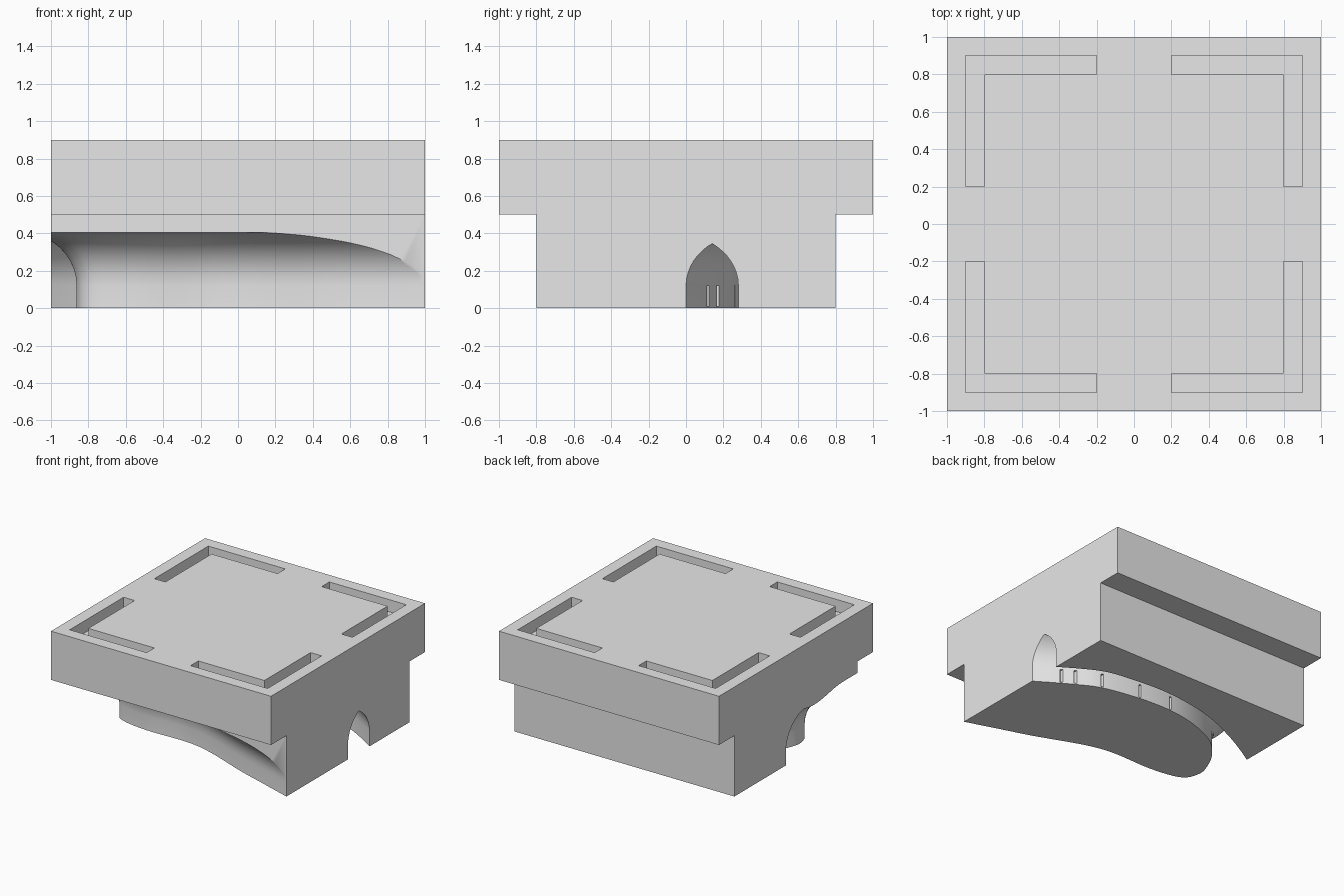
import bpy, bmesh, math
from mathutils import Vector
from mathutils.geometry import intersect_point_line

cube = bpy.data.objects.get("Cube")
if cube:
    bpy.data.objects.remove(cube, do_unlink=True)

grey = bpy.data.materials.new("plain_grey")
grey.use_nodes = True
grey.diffuse_color = (0.8, 0.8, 0.8, 1)
grey.node_tree.nodes["Principled BSDF"].inputs["Base Color"].default_value = (0.8, 0.8, 0.8, 1)


def make_object(name, bm):
    bmesh.ops.recalc_face_normals(bm, faces=bm.faces)
    mesh = bpy.data.meshes.new(name)
    bm.to_mesh(mesh)
    bm.free()
    mesh.materials.append(grey)
    obj = bpy.data.objects.new(name, mesh)
    bpy.context.collection.objects.link(obj)
    return obj


def loft(name, rings):
    """Closed solid through a list of matching point rings."""
    bm = bmesh.new()
    rows = [[bm.verts.new(p) for p in ring] for ring in rings]
    for a, b in zip(rows, rows[1:]):
        for i in range(len(a)):
            j = (i + 1) % len(a)
            bm.faces.new((a[i], a[j], b[j], b[i]))
    bm.faces.new(rows[0])
    bm.faces.new(rows[-1])
    return make_object(name, bm)


def cut(target, cutter):
    cutter.hide_render = True
    mod = target.modifiers.new("cut", "BOOLEAN")
    mod.operation = "DIFFERENCE"
    mod.solver = "EXACT"
    mod.object = cutter
    bpy.ops.object.select_all(action="DESELECT")
    bpy.context.view_layer.objects.active = target
    target.select_set(True)
    bpy.ops.object.modifier_apply(modifier=mod.name)
    bpy.data.objects.remove(cutter, do_unlink=True)


def smooth_path(points, steps=6):
    """Catmull-Rom curve through the points."""
    pts = [Vector((x, y, 0)) for x, y in points]
    pts = [2 * pts[0] - pts[1]] + pts + [2 * pts[-1] - pts[-2]]
    path = []
    for a, b, c, d in zip(pts, pts[1:], pts[2:], pts[3:]):
        for k in range(steps):
            t = k / steps
            path.append(0.5 * (2 * b + (c - a) * t + (2 * a - 5 * b + 4 * c - d) * t ** 2
                               + (3 * b - a - 3 * c + d) * t ** 3))
    return path + [pts[-2]]


def path_distance(p, path):
    best = 9.0
    for a, b in zip(path, path[1:]):
        q, t = intersect_point_line(p, a, b)
        q = a if t < 0 else b if t > 1 else q
        best = min(best, (p - q).length)
    return best


# Stepped block: wide slab over a narrower base
profile = [(-0.8, 0), (0.8, 0), (0.8, 0.5), (1, 0.5), (1, 0.9), (-1, 0.9), (-1, 0.5), (-0.8, 0.5)]
block = loft("stepped_block", [[(x, y, z) for y, z in profile] for x in (-1, 1)])

# Vaulted passage around the island: matching inner and outer edge points
inner = [(1.15, -.1), (1, 0), (.72, .17), (.5, .27), (.11, .33), (-.24, .31), (-.57, .19),
         (-.75, .02), (-.84, -.15), (-.86, -.27), (-.79, -.39), (-.53, -.44), (-.05, -.45),
         (.47, -.63), (.72, -.71), (1, -.8), (1.1, -.83)]
outer = [(1.15, .17), (1, .28), (.7, .45), (.45, .5), (.1, .52), (-.3, .46), (-.66, .32),
         (-1, .13), (-1.25, -.06), (-1.25, -.4), (-1.2, -.9), (-.7, -1), (-.05, -1),
         (.47, -1), (.72, -1), (1, -1), (1.1, -1)]
inner_path, outer_path = smooth_path(inner), smooth_path(outer)
back_wall = smooth_path(outer[:9] + [(-1.6, -.3)])


def ceiling(p):
    d = min(path_distance(p, inner_path), path_distance(p, back_wall))
    k = 1 - min(d / 0.3, 1)
    return 0.12 + 0.285 * math.sqrt(1 - k * k)


SAMPLES = 16
rings = []
for a, b in zip(inner_path, outer_path):
    ring = [(a.x, a.y, -0.1)]
    for i in range(SAMPLES + 1):
        p = a.lerp(b, (1 - math.cos(math.pi * i / SAMPLES)) / 2)
        ring.append((p.x, p.y, ceiling(p)))
    rings.append(ring + [(b.x, b.y, -0.1)])
passage = loft("passage_cutter", rings)
bm = bmesh.new()
bm.from_mesh(passage.data)
bmesh.ops.triangulate(bm, faces=bm.faces)
bm.to_mesh(passage.data)
bm.free()
cut(block, passage)

# Narrow slots in the island wall inside the passage
for x, y in [(.81, .12), (.72, .17), (.53, .26), (.21, .32), (-.08, .33)]:
    ring = [(x - .01, y - .03), (x + .01, y - .03), (x + .01, y + .03), (x - .01, y + .03)]
    cut(block, loft("slot_cutter", [[(u, v, z) for u, v in ring] for z in (0.01, 0.12)]))

# L-shaped corner grooves in the top
corner = [(.2, .9), (.9, .9), (.9, .2), (.8, .2), (.8, .8), (.2, .8)]
for sx in (-1, 1):
    for sy in (-1, 1):
        cut(block, loft("groove_cutter", [[(x * sx, y * sy, z) for x, y in corner] for z in (0.8, 1)]))

bpy.ops.object.shade_smooth_by_angle(angle=math.radians(30))
